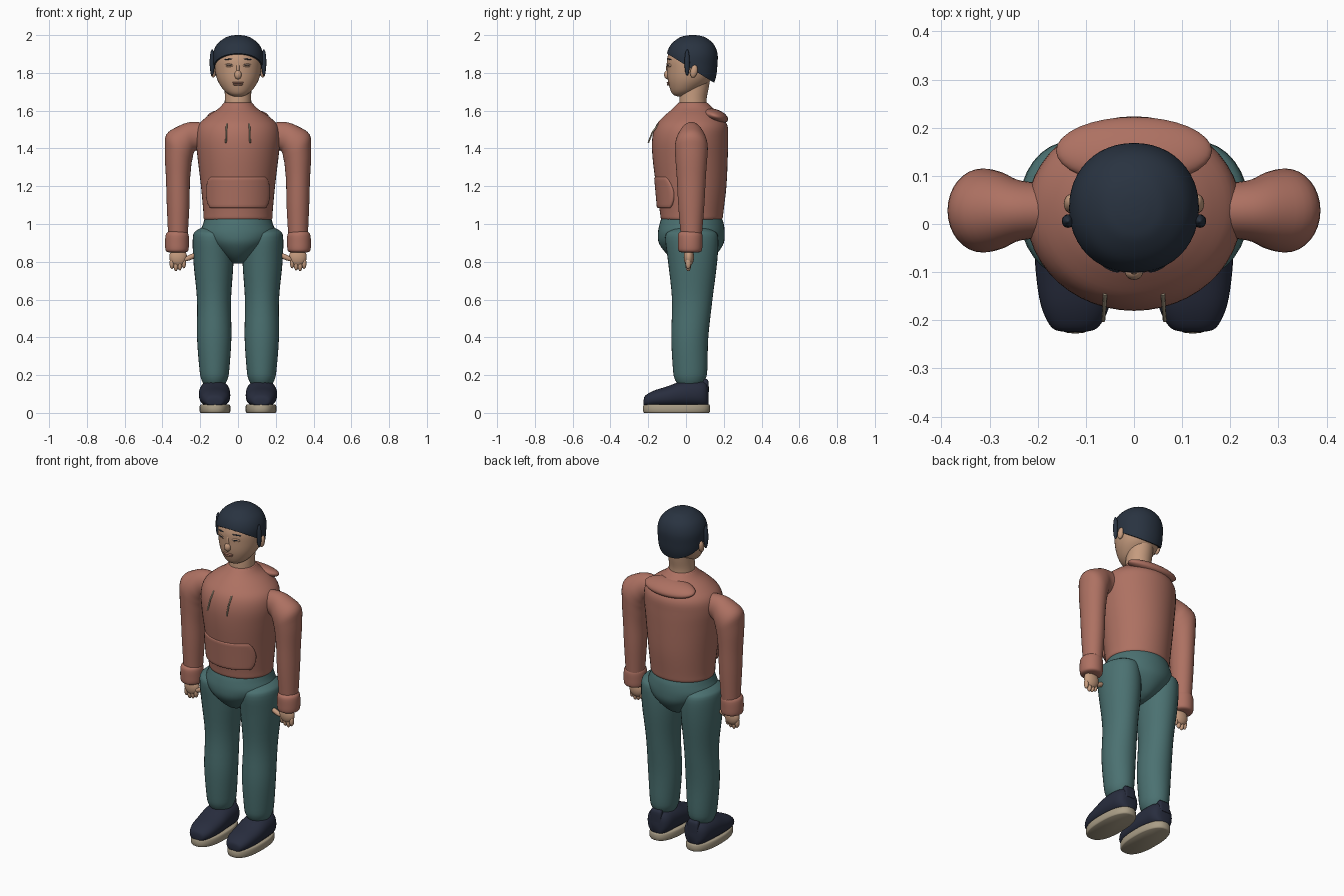
import bpy, bmesh, math
from mathutils import Vector

if "Cube" in bpy.data.objects:
    bpy.data.objects.remove(bpy.data.objects["Cube"])


def material(name, rgb):
    m = bpy.data.materials.new(name)
    m.diffuse_color = (*rgb, 1)
    m.use_nodes = True
    m.node_tree.nodes["Principled BSDF"].inputs["Base Color"].default_value = m.diffuse_color
    return m


SKIN = material("skin", (0.56, 0.33, 0.21))
RUST = material("rust_fabric", (0.42, 0.165, 0.122))
TEAL = material("teal_fabric", (0.07, 0.165, 0.165))
HAIR = material("dark_hair", (0.022, 0.033, 0.052))
NAVY = material("navy_shoe", (0.021, 0.026, 0.048))
KHAKI = material("khaki_rubber", (0.40, 0.34, 0.24))
LIP = material("lip", (0.40, 0.19, 0.13))


def finish(name, bm, mat, angle=50):
    bmesh.ops.recalc_face_normals(bm, faces=bm.faces)
    me = bpy.data.meshes.new(name)
    bm.to_mesh(me)
    bm.free()
    ob = bpy.data.objects.new(name, me)
    bpy.context.collection.objects.link(ob)
    me.materials.append(mat)
    bpy.ops.object.select_all(action='DESELECT')
    ob.select_set(True)
    bpy.context.view_layer.objects.active = ob
    bpy.ops.object.shade_smooth_by_angle(angle=math.radians(angle))
    return ob


def smooth_stations(st, steps):
    # Catmull-Rom interpolation between cross-sections
    out = []
    for i in range(len(st) - 1):
        a, b, c, d = st[max(i - 1, 0)], st[i], st[i + 1], st[min(i + 2, len(st) - 1)]
        for k in range(steps):
            t = k / steps
            out.append([0.5 * (2 * q + (r - p) * t + (2 * p - 5 * q + 4 * r - s) * t * t
                               + (3 * q - p - 3 * r + s) * t ** 3)
                        for p, q, r, s in zip(a, b, c, d)])
    return out + [list(st[-1])]


# Frames turn one station into centre and two radius vectors
def level(s):      # z, cx, cy, rx, ry
    return Vector((s[1], s[2], s[0])), Vector((s[3], 0, 0)), Vector((0, s[4], 0))


def along_y(s):    # y, cx, half width, bottom, top
    h = (s[4] - s[3]) / 2
    return Vector((s[1], s[0], s[3] + h)), Vector((s[2], 0, 0)), Vector((0, 0, h))


def arm_frame(s):  # x, z, tilt, r_out, ry
    t = math.radians(s[2])
    return (Vector((s[0], 0.028, s[1])),
            Vector((math.cos(t), 0, math.sin(t))) * s[3], Vector((0, s[4], 0)))


def loft_mesh(stations, frame, power=2, n=32, steps=4, side=1):
    bm = bmesh.new()
    rings = []
    for s in smooth_stations(stations, steps):
        c, u, v = frame(s)
        ring = []
        for k in range(n):
            a = 2 * math.pi * k / n
            ca, sa = math.cos(a), math.sin(a)
            p = c + u * math.copysign(abs(ca) ** (2 / power), ca) \
                  + v * math.copysign(abs(sa) ** (2 / power), sa)
            ring.append(bm.verts.new((p.x * side, p.y, p.z)))
        rings.append(ring)
    for r0, r1 in zip(rings, rings[1:]):
        for k in range(n):
            bm.faces.new((r0[k], r0[(k + 1) % n], r1[(k + 1) % n], r1[k]))
    bm.faces.new(rings[0])
    bm.faces.new(rings[-1])
    return bm


def loft(name, mat, stations, frame=level, **kw):
    return finish(name, loft_mesh(stations, frame, **kw), mat)


def blob(name, mat, loc, rad, rot=(0, 0, 0), seg=20):
    bm = bmesh.new()
    bmesh.ops.create_uvsphere(bm, u_segments=seg, v_segments=seg // 2 + 2, radius=1)
    ob = finish(name, bm, mat, 80)
    ob.location, ob.scale = loc, rad
    ob.rotation_euler = [math.radians(r) for r in rot]
    return ob


def tube(name, mat, pts, radius, taper=False):
    cu = bpy.data.curves.new(name, 'CURVE')
    cu.dimensions, cu.bevel_depth, cu.bevel_resolution = '3D', radius, 2
    cu.use_fill_caps = True
    sp = cu.splines.new('POLY')
    sp.points.add(len(pts) - 1)
    for i, (p, q) in enumerate(zip(sp.points, pts)):
        p.co = (*q, 1)
        p.radius = 0.25 + math.sin(math.pi * i / (len(pts) - 1)) if taper else 1
    cu.materials.append(mat)
    ob = bpy.data.objects.new(name, cu)
    bpy.context.collection.objects.link(ob)


# Sweater body
loft("sweater_body", RUST, [
    (1.02, 0, .03, .172, .15), (1.03, 0, .03, .182, .163), (1.07, 0, .03, .184, .169),
    (1.2, 0, .028, .196, .186), (1.35, 0, .022, .214, .199), (1.45, 0, .022, .224, .201),
    (1.52, 0, .03, .212, .19), (1.57, 0, .035, .163, .152), (1.61, 0, .037, .105, .108),
    (1.64, 0, .037, .076, .078)], n=48)
bpy.ops.mesh.primitive_torus_add(major_radius=.07, minor_radius=.009, location=(0, .037, 1.635))
collar = bpy.context.object
collar.name = "collar"
collar.data.materials.append(RUST)
bpy.ops.object.shade_smooth()
blob("folded_hood", RUST, (0, .152, 1.572), (.162, .073, .036), (-18, 0, 0), 32)

# Front pouch wrapped on the body
bm = bmesh.new()
grid = []
for j in range(9):
    v = j / 8
    row = []
    for i in range(17):
        u = i / 8 - 1
        x = u * (.142 + .022 * math.sin(math.pi * v) ** .7)
        z = 1.085 + .165 * v
        rx, ry = .186 + .012 * v, .172 + .015 * v
        row.append(bm.verts.new((x, .028 - ry * math.sqrt(1 - (x / rx) ** 2) + .003, z)))
    grid.append(row)
for r0, r1 in zip(grid, grid[1:]):
    for k in range(16):
        bm.faces.new((r0[k], r0[k + 1], r1[k + 1], r1[k]))
pouch = finish("front_pouch", bm, RUST)
sol = pouch.modifiers.new("thickness", 'SOLIDIFY')
sol.thickness, sol.offset = .026, 0
bev = pouch.modifiers.new("soft_edge", 'BEVEL')
bev.width, bev.segments = .008, 2

# Pelvis of the trousers
loft("trouser_seat", TEAL, [
    (1.03, 0, .03, .176, .16), (1.0, 0, .03, .185, .17), (.95, 0, .028, .2, .177),
    (.9, 0, .028, .172, .172), (.85, 0, .03, .115, .14), (.81, 0, .032, .06, .095),
    (.79, 0, .032, .025, .05)], n=40)

for s, side in ((-1, "left"), (1, "right")):
    # Trouser leg
    loft(side + "_trouser_leg", TEAL, [
        (.985, .13, .03, .05, .07), (.965, .133, .03, .088, .115), (.93, .135, .03, .104, .14),
        (.8, .13, .035, .106, .13), (.6, .127, .033, .09, .107), (.4, .126, .02, .091, .098),
        (.23, .125, .022, .079, .091), (.18, .125, .022, .07, .082),
        (.15, .125, .022, .055, .065)], side=s)

    # Shoe and sole
    loft(side + "_shoe", NAVY, [
        (-.224, .124, .02, .045, .07), (-.215, .123, .048, .035, .092),
        (-.17, .122, .071, .032, .118), (-.1, .123, .081, .03, .14),
        (-.03, .124, .083, .03, .166), (.03, .124, .08, .03, .175), (.08, .123, .073, .03, .172),
        (.108, .123, .055, .032, .16), (.118, .123, .03, .04, .135)],
        along_y, power=2.3, side=s)
    loft(side + "_sole", KHAKI, [
        (0, .122, -.05, .076, .17), (.008, .122, -.05, .081, .177),
        (.036, .122, -.05, .081, .177), (.045, .122, -.05, .076, .172)],
        power=2.4, steps=2, n=40, side=s)
    loft(side + "_heel_tab", NAVY, [
        (.11, .123, .103, .035, .018), (.165, .123, .103, .035, .016),
        (.18, .123, .1, .028, .01)], power=4, side=s, n=24)

    # Sleeve and cuff
    loft(side + "_sleeve", RUST, [
        (.16, 1.468, 90, .066, .055), (.235, 1.465, 80, .076, .062), (.278, 1.443, 60, .084, .079),
        (.31, 1.41, 42, .094, .087), (.317, 1.355, 30, .081, .085), (.318, 1.25, 9, .065, .077),
        (.317, 1.1, 0, .06, .069), (.318, .94, 0, .052, .056)], arm_frame, side=s)
    loft(side + "_cuff", RUST, [
        (.96, .322, .022, .046, .05), (.945, .322, .022, .06, .064), (.9, .323, .022, .063, .065),
        (.86, .323, .022, .06, .062), (.85, .323, .022, .045, .047)], side=s)

    # Hand
    blob(side + "_palm", SKIN, (s * .317, .015, .825), (.047, .027, .05))
    for i, tip in enumerate((.775, .764, .76, .772)):
        blob(f"{side}_finger_{i + 1}", SKIN, (s * (.287 + .021 * i), .012, tip + .02),
             (.0125, .015, .03), seg=12)
    blob(side + "_thumb", SKIN, (s * .25, .005, .825), (.043, .014, .014), (0, s * 25, 0), 14)

    # Ear, side lock, eye and brow
    blob(side + "_ear", SKIN, (s * .131, .042, 1.808), (.015, .019, .034), (-12, 0, 0))
    blob(side + "_side_lock", HAIR, (s * .137, .006, 1.855), (.013, .014, .07))
    blob(side + "_eyelid", SKIN, (s * .048, -.088, 1.84), (.023, .007, .01), (0, 0, s * 22))
    blob(side + "_eye", HAIR, (s * .048, -.093, 1.842), (.018, .004, .0028), (0, 0, s * 22))
    blob(side + "_brow", HAIR, (s * .052, -.088, 1.872), (.026, .005, .003), (0, s * 6, s * 24))

    # Drawstring
    tube(side + "_drawstring", KHAKI,
         [(s * .06, -.145, 1.53), (s * .062, -.178, 1.485), (s * .064, -.2, 1.43)], .0042)

# Neck and head
loft("neck", SKIN, [(1.6, 0, .037, .072, .074), (1.66, 0, .037, .07, .072),
                    (1.72, 0, .045, .071, .075), (1.78, 0, .05, .075, .08)])
loft("head", SKIN, [
    (1.675, 0, -.025, .02, .02), (1.685, 0, -.022, .046, .046), (1.71, 0, -.005, .077, .078),
    (1.76, 0, .018, .108, .114), (1.82, 0, .03, .123, .13), (1.88, 0, .032, .124, .131),
    (1.94, 0, .035, .105, .108), (1.975, 0, .035, .06, .065), (1.985, 0, .035, .02, .02)], n=40)
blob("nose", SKIN, (0, -.099, 1.79), (.019, .017, .024))
blob("nose_bridge", SKIN, (0, -.093, 1.825), (.01, .012, .04))
blob("upper_lip", LIP, (0, -.094, 1.748), (.032, .009, .005))
blob("lower_lip", LIP, (0, -.092, 1.738), (.026, .01, .006))

# Hair cap trimmed along a sloping hairline
bm = loft_mesh([
    (1.72, 0, .035, .105, .105), (1.78, 0, .035, .126, .124), (1.84, 0, .034, .133, .132),
    (1.9, 0, .033, .133, .134), (1.95, 0, .034, .112, .114), (1.985, 0, .035, .07, .073),
    (1.997, 0, .035, .035, .037), (2.0, 0, .035, .008, .008)], level, power=2.1, n=48, steps=5)
cut = bmesh.ops.bisect_plane(bm, geom=bm.verts[:] + bm.edges[:] + bm.faces[:],
                             plane_co=(0, 0, 1.84), plane_no=(0, .62, 1), clear_inner=True)
bmesh.ops.holes_fill(bm, edges=[e for e in cut['geom_cut'] if isinstance(e, bmesh.types.BMEdge)])
finish("hair_cap", bm, HAIR)

# Fringe locks fanning over the forehead
for i in range(9):
    az = math.radians(-64 + 16 * i)
    pts = []
    for k in range(7):
        el = math.radians(60 - 42 * k / 6)
        pts.append((.131 * math.cos(el) * math.sin(az),
                    .034 - .13 * math.cos(el) * math.cos(az), 1.862 + .134 * math.sin(el)))
    tube(f"fringe_lock_{i + 1}", HAIR, pts, .0075, True)
